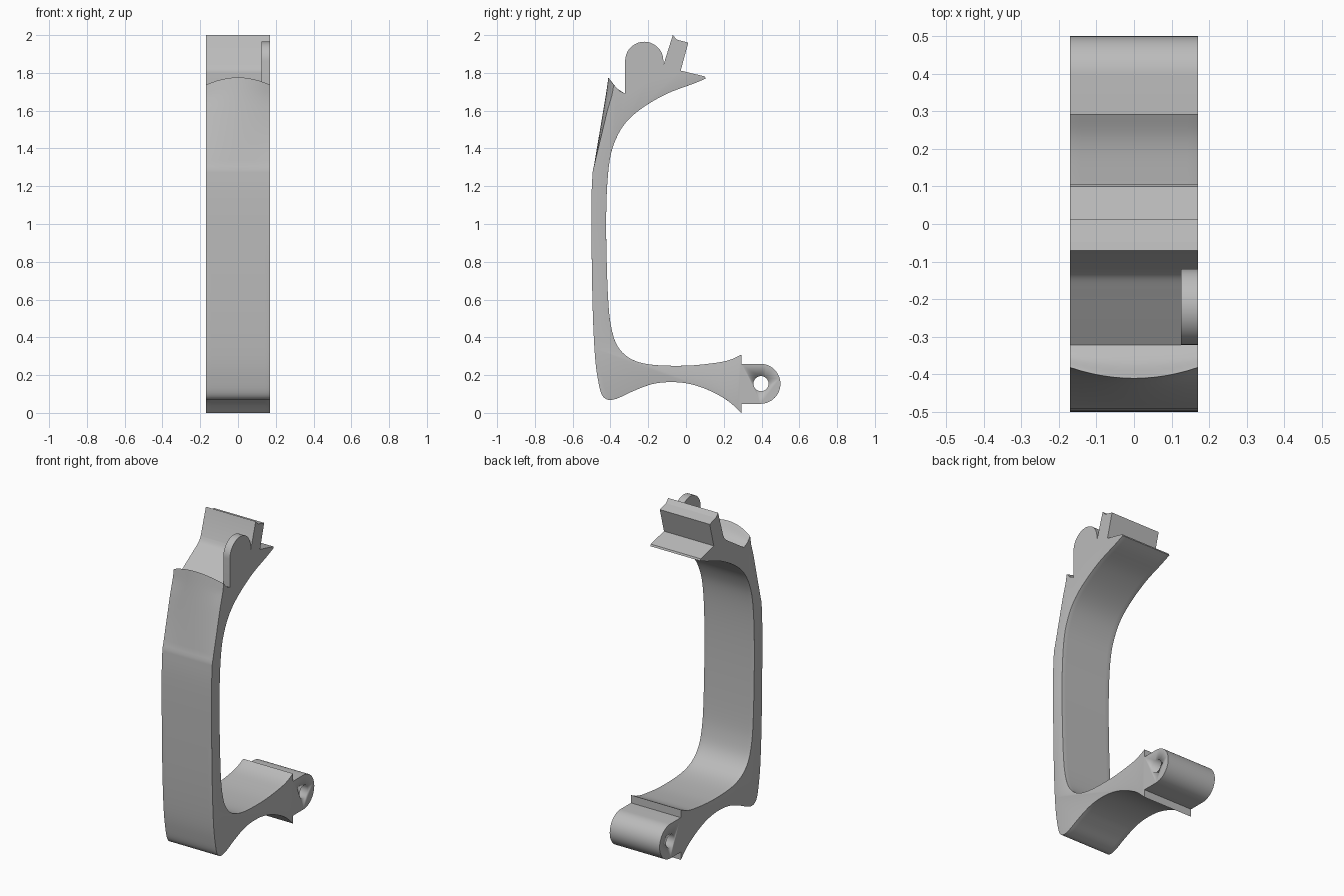
import bpy, bmesh, math

cube = bpy.data.objects.get("Cube")
if cube:
    bpy.data.objects.remove(cube)

HALF = 0.17

grey = bpy.data.materials.new("plain grey")
grey.use_nodes = True
grey.diffuse_color = (0.5, 0.5, 0.5, 1)
grey.node_tree.nodes["Principled BSDF"].inputs["Base Color"].default_value = (0.5, 0.5, 0.5, 1)


def spline(pts, n=5):
    """Smooth curve through the given points."""
    p = [pts[0]] + pts + [pts[-1]]
    out = []
    for a, b, c, d in zip(p, p[1:], p[2:], p[3:]):
        for i in range(n):
            t = i / n
            out.append(tuple(0.5 * (2 * v + (w - u) * t + (2 * u - 5 * v + 4 * w - x) * t**2
                             + (3 * v - u - 3 * w + x) * t**3) for u, v, w, x in zip(a, b, c, d)))
    return out + [pts[-1]]


def arc(cy, cz, r, start, end, n=24):
    angles = [math.radians(start + (end - start) * i / n) for i in range(n + 1)]
    return [(cy + r * math.cos(a), cz + r * math.sin(a)) for a in angles]


def sweep(name, outline, xs, shift=None, rounded=()):
    """Carry a side outline across the width; optionally shift points and round rim edges."""
    bm = bmesh.new()
    rows = []
    for x in xs:
        pts = [shift(x, y, z) if shift else (y, z) for y, z in outline]
        rows.append([bm.verts.new((x, y, z)) for y, z in pts])
    m = len(outline)
    for r, s in zip(rows, rows[1:]):
        for i in range(m):
            j = (i + 1) % m
            bm.faces.new((r[i], r[j], s[j], s[i]))
    bm.faces.new(rows[0])
    bm.faces.new(rows[-1])
    bmesh.ops.recalc_face_normals(bm, faces=bm.faces)
    rim = [bm.edges.get((row[i], row[i + 1])) for row in (rows[0], rows[-1])
           for lo, hi in rounded for i in range(lo, hi)]
    if rim:
        bmesh.ops.bevel(bm, geom=rim, offset=0.014, segments=3, profile=0.5,
                        affect='EDGES', clamp_overlap=True)
    mesh = bpy.data.meshes.new(name)
    bm.to_mesh(mesh)
    bm.free()
    mesh.materials.append(grey)
    for f in mesh.polygons:
        f.use_smooth = True
    mesh.set_sharp_from_angle(angle=math.radians(28))
    ob = bpy.data.objects.new(name, mesh)
    bpy.context.collection.objects.link(ob)
    return ob


# Outline runs of the frame, as (y, z)
inner = spline([(0.105, 1.77), (0.04, 1.743), (-0.1, 1.69), (-0.23, 1.615), (-0.32, 1.535),
                (-0.375, 1.44), (-0.405, 1.33), (-0.42, 1.15), (-0.422, 0.9), (-0.412, 0.6),
                (-0.395, 0.45), (-0.36, 0.35), (-0.29, 0.285), (-0.18, 0.255), (0, 0.25),
                (0.15, 0.264), (0.23, 0.28), (0.293, 0.308)])
step = [(0.293, 0.26), (0.293, 0.05)]
under = spline([(0.293, 0), (0.22, 0.065), (0.12, 0.12), (0.02, 0.153), (-0.08, 0.163),
                (-0.18, 0.152), (-0.28, 0.115), (-0.36, 0.078), (-0.41, 0.069), (-0.445, 0.095),
                (-0.465, 0.17), (-0.482, 0.3), (-0.494, 0.55), (-0.5, 0.9), (-0.5, 1.15), (-0.493, 1.29)])
front = spline([(-0.488, 1.305), (-0.45, 1.53), (-0.425, 1.68), (-0.411, 1.776)])
lip = spline([(-0.405, 1.768), (-0.37, 1.722), (-0.322, 1.69)], 4)
saddle = spline([(-0.322, 1.69), (-0.25, 1.737), (-0.18, 1.782), (-0.14, 1.81), (-0.12, 1.84)])
block = [(-0.07, 2.0), (-0.048, 1.976), (0.012, 1.96), (-0.028, 1.812), (0.1, 1.781)]


def bow(x, y, z):
    """Draw the sides of the upper front panel back from the middle."""
    if z > 1.3 and (y, z) in crowned:
        k = (x / HALF) ** 2 * min(1, (z - 1.3) / 0.4)
        if (y, z) in lip:
            k *= (-0.322 - y) / 0.09
        return y + 0.029 * k, z - 0.04 * k * max(0, (z - 1.6) / 0.176)
    return y, z


crowned = set(front + lip)
outline = inner + step + under + front + lip[:-1] + saddle + block
u0 = len(inner) + len(step)
xs = [HALF * (i / 6 - 1) for i in range(13)]
sweep("curved_frame", outline, xs, bow, [(0, len(inner) - 1), (u0, u0 + len(under) - 12)])

# Rounded ear on one side of the saddle
ear = arc(-0.221, 1.864, 0.101, 0, 180) + saddle
sweep("side_ear", ear, [0.125, HALF])

# Hinge lug with a cross hole
lug_outline = [(0.293, 0.26)] + arc(0.394, 0.154, 0.106, 90, -90) + [(0.293, 0.048)]
lug = sweep("hinge_lug", lug_outline, [-HALF, HALF])
cutter = sweep("pin_hole_cutter", arc(0.397, 0.155, 0.04, 0, 345, 23), [-0.3, 0.3])
cutter.hide_render = True
cutter.hide_set(True)
cutter.display_type = 'WIRE'
hole = lug.modifiers.new("pin_hole", 'BOOLEAN')
hole.operation = 'DIFFERENCE'
hole.solver = 'EXACT'
hole.object = cutter
